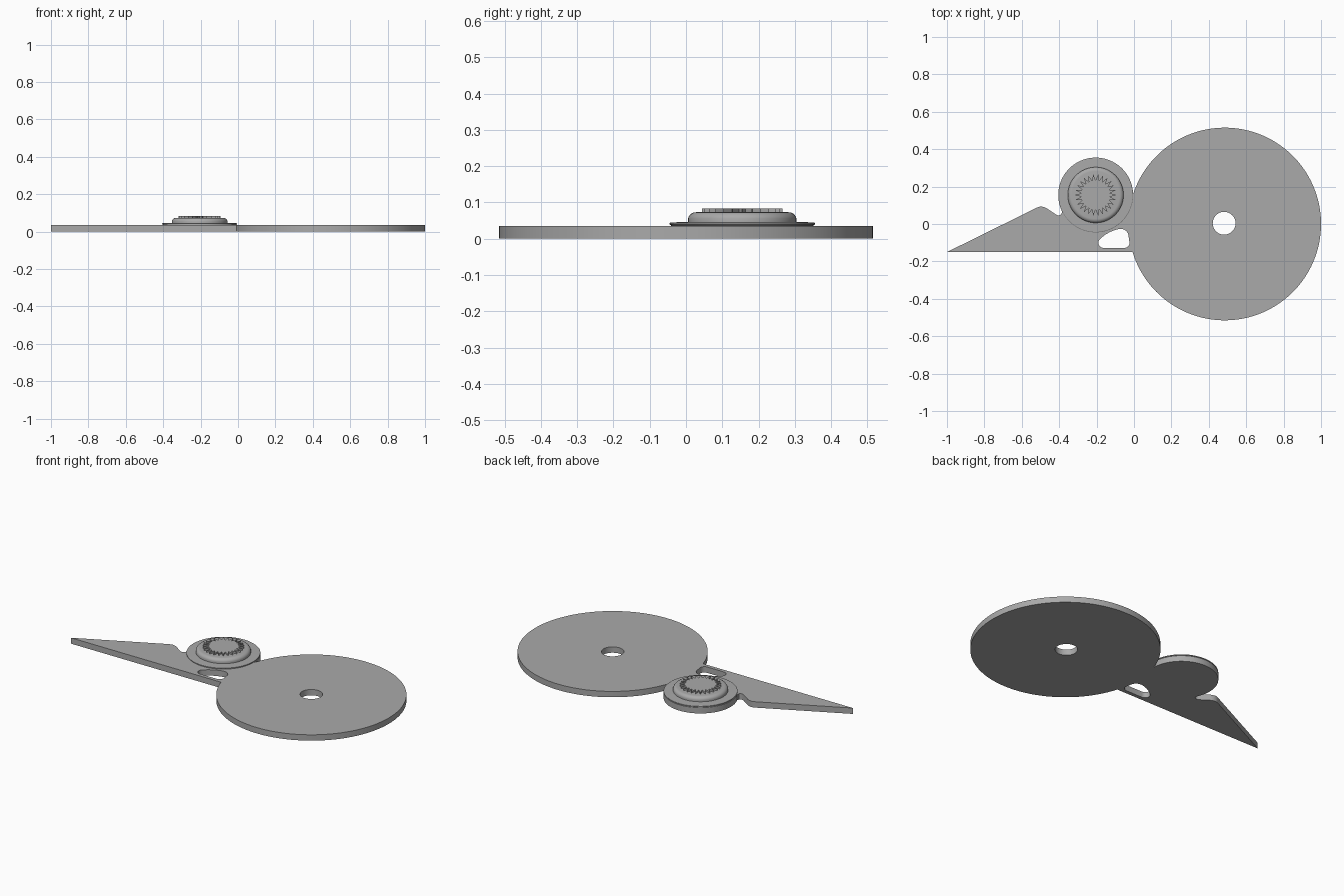
import bpy, bmesh, math
from math import cos, sin, radians, pi

if "Cube" in bpy.data.objects:
    bpy.data.objects.remove(bpy.data.objects["Cube"])

GREY = bpy.data.materials.new("plain_grey")
GREY.diffuse_color = (0.40, 0.40, 0.40, 1)
GREY.use_nodes = True
GREY.node_tree.nodes["Principled BSDF"].inputs["Base Color"].default_value = GREY.diffuse_color
T = 0.035                       # plate thickness
DISC, DISC_R = (0.485, 0.0), 0.515
KNOB, KNOB_R = (-0.205, 0.155), 0.2


def arc(c, r, a0, a1, n):
    return [(c[0] + r * cos(radians(a0 + (a1 - a0) * i / n)),
             c[1] + r * sin(radians(a0 + (a1 - a0) * i / n))) for i in range(n + 1)]


def finish(ob, angle=30):
    ob.data.materials.clear()
    ob.data.materials.append(GREY)
    bpy.ops.object.select_all(action='DESELECT')
    ob.select_set(True)
    bpy.context.view_layer.objects.active = ob
    bpy.ops.object.shade_smooth_by_angle(angle=radians(angle))


def flat_part(name, loops, z0, z1):
    """Extrude closed outlines between two heights; inner loops become holes."""
    cu = bpy.data.curves.new(name, 'CURVE')
    cu.dimensions, cu.fill_mode, cu.extrude = '2D', 'BOTH', (z1 - z0) / 2
    for loop in loops:
        sp = cu.splines.new('POLY')
        sp.points.add(len(loop) - 1)
        for p, (x, y) in zip(sp.points, loop):
            p.co = (x, y, 0, 1)
        sp.use_cyclic_u = True
    tmp = bpy.data.objects.new(name + "_outline", cu)
    bpy.context.collection.objects.link(tmp)
    me = bpy.data.meshes.new_from_object(
        tmp.evaluated_get(bpy.context.evaluated_depsgraph_get()))
    bpy.data.objects.remove(tmp)
    bm = bmesh.new()
    bm.from_mesh(me)
    bmesh.ops.remove_doubles(bm, verts=bm.verts, dist=1e-5)
    bmesh.ops.recalc_face_normals(bm, faces=bm.faces)
    bmesh.ops.translate(bm, verts=bm.verts, vec=(0, 0, (z0 + z1) / 2))
    bm.to_mesh(me)
    bm.free()
    ob = bpy.data.objects.new(name, me)
    bpy.context.collection.objects.link(ob)
    finish(ob)
    return ob


def lathe(name, profile, centre, n=96):
    bm = bmesh.new()
    vs = [bm.verts.new((r, 0, z)) for r, z in profile]
    es = [bm.edges.new(p) for p in zip(vs, vs[1:])]
    bmesh.ops.spin(bm, geom=vs + es, cent=(0, 0, 0), axis=(0, 0, 1),
                   angle=2 * pi, steps=n, use_merge=False)
    bmesh.ops.remove_doubles(bm, verts=bm.verts, dist=1e-5)
    bmesh.ops.recalc_face_normals(bm, faces=bm.faces)
    me = bpy.data.meshes.new(name)
    bm.to_mesh(me)
    bm.free()
    ob = bpy.data.objects.new(name, me)
    ob.location = (centre[0], centre[1], 0)
    bpy.context.collection.objects.link(ob)
    finish(ob)
    return ob


# Base plate: pointed arm, large disc and knob seat in one outline
meet = 180 + math.degrees(math.asin(0.15 / DISC_R))
outline = [(-1, -0.15)]
outline += arc(DISC, DISC_R, meet - 360, 161.5, 128)
outline += arc(KNOB, KNOB_R, 2, 206, 64)
outline += [(-0.388, 0.052), (-0.396, 0.047), (-0.406, 0.046), (-0.416, 0.05),
            (-0.468, 0.085), (-0.482, 0.091), (-0.5, 0.094), (-0.518, 0.088)]
axle_hole = arc((0.482, 0.004), 0.061, 0, 352.5, 47)
# Finger slot between knob, disc and arm edge
slot = (arc((-0.162, -0.1), 0.028, 270, 130, 10)
        + [(-0.155, -0.058), (-0.125, -0.041), (-0.095, -0.03)]
        + arc((-0.071, -0.068), 0.042, 100, 15, 8)
        + arc((-0.052, -0.1), 0.028, 0, -90, 8))
flat_part("base_plate", [outline, axle_hole, slot], 0, T)

# Stepped round knob with softened shoulders
lathe("knob", [(0, T - 0.005), (0.196, T - 0.005), (0.196, 0.037), (0.2, 0.039),
               (0.2, 0.043), (0.197, 0.045), (0.149, 0.046), (0.149, 0.056),
               (0.147, 0.062), (0.142, 0.068), (0.135, 0.072), (0.127, 0.073),
               (0, 0.073)], KNOB)

# Raised star-shaped spline on the knob
TEETH = 26
star = [(KNOB[0] + r * cos(pi * i / TEETH), KNOB[1] + r * sin(pi * i / TEETH))
        for i in range(2 * TEETH) for r in [0.112 if i % 2 == 0 else 0.078]]
flat_part("spline", [star], 0.07, 0.083)
